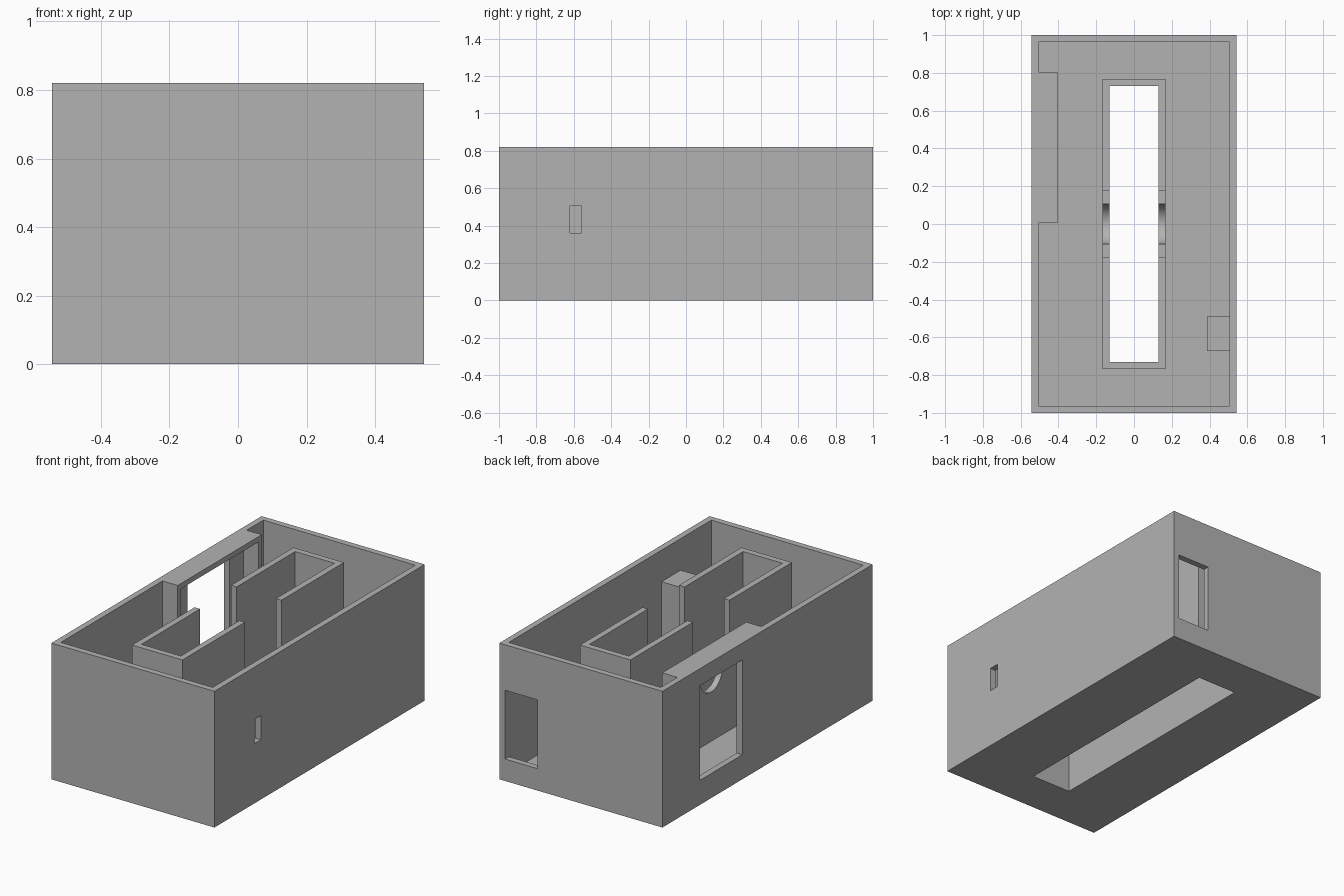
import bpy
import bmesh
from mathutils import Matrix, Vector

cube = bpy.data.objects.get("Cube")
if cube:
    bpy.data.objects.remove(cube, do_unlink=True)

X, Y, H = 0.543, 1.0, 0.82     # outer half sizes and height
T = 0.037                      # wall thickness
IX, IY = X - T, Y - T          # inner half sizes
SX, SY = 0.168, 0.768          # outer half sizes of the central slot wall
OVER = 0.1                     # how far cutters reach past a surface

grey = bpy.data.materials.new("plain grey")
grey.use_nodes = True
grey.diffuse_color = (0.45, 0.45, 0.45, 1)
grey.node_tree.nodes["Principled BSDF"].inputs["Base Color"].default_value = grey.diffuse_color


def finish(name, bm):
    mesh = bpy.data.meshes.new(name)
    bm.to_mesh(mesh)
    bm.free()
    mesh.materials.append(grey)
    obj = bpy.data.objects.new(name, mesh)
    bpy.context.collection.objects.link(obj)
    return obj


def box(name, x, y, z):
    """Box spanning the given (low, high) ranges."""
    bm = bmesh.new()
    bmesh.ops.create_cube(bm, size=1)
    lo, hi = (Vector(v) for v in zip(x, y, z))
    bmesh.ops.scale(bm, vec=hi - lo, verts=bm.verts)
    bmesh.ops.translate(bm, vec=(lo + hi) / 2, verts=bm.verts)
    return finish(name, bm)


def cylinder_x(name, radius, length, z):
    """Cylinder lying along x."""
    bm = bmesh.new()
    turn = Matrix.Translation((0, 0, z)) @ Matrix.Rotation(1.570796, 4, "Y")
    bmesh.ops.create_cone(bm, cap_ends=True, segments=64, radius1=radius,
                          radius2=radius, depth=length, matrix=turn)
    return finish(name, bm)


def cut(target, *cutters):
    """Subtract each cutter, apply the result and remove the cutter."""
    bpy.context.view_layer.objects.active = target
    for cutter in cutters:
        cutter.hide_render = True
        mod = target.modifiers.new("cut", "BOOLEAN")
        mod.operation, mod.solver, mod.object = "DIFFERENCE", "EXACT", cutter
        bpy.ops.object.modifier_apply(modifier=mod.name)
        bpy.data.objects.remove(cutter, do_unlink=True)


# Open-topped case with a floor slot, a side door and two windows
case = box("outer_case", (-X, X), (-Y, Y), (0, H))
cut(case,
    box("cavity", (-IX, IX), (-IY, IY), (T, H + OVER)),
    box("floor_slot", (T - SX, SX - T), (T - SY, SY - T), (-OVER, OVER)),
    box("side_door", (-X - OVER, -IX + T), (0.24, 0.64), (0.148, 0.718)),
    box("back_window", (0.29, IX - 0.001), (IY - T, Y + OVER), (0.132, 0.546)),
    box("side_window", (IX - T, X + OVER), (-0.62, -0.558), (0.36, 0.505)))

# Wall around the slot, with a wide notch and a round cradle below it
CRADLE_Z, CRADLE_R = 0.44, 0.106
slot_wall = box("slot_wall", (-SX, SX), (-SY, SY), (T, H))
cut(slot_wall,
    box("slot", (T - SX, SX - T), (T - SY, SY - T), (-OVER, H + OVER)),
    box("notch", (-SX - OVER, SX + OVER), (-0.174, 0.174), (CRADLE_Z, H + OVER)),
    cylinder_x("cradle", CRADLE_R, 2 * (SX + OVER), CRADLE_Z))


# Hooded recesses behind the door and the side window, open to the inside
def recess(name, wall_x, inner_x, y, top):
    side = 1 if wall_x > 0 else -1
    rim = 0.032
    obj = box(name, sorted((wall_x, inner_x)), y, (T, top))
    cut(obj, box("hollow", sorted((wall_x + side * OVER, inner_x - side * OVER)),
                 (y[0] + rim, y[1] - rim), (-OVER, top - rim)))
    return obj


recess("door_recess", -IX, -0.405, (0.005, 0.805), H)
recess("window_recess", IX, 0.387, (-0.672, -0.49), 0.63)

# Smooth the round cradle, keep every edge sharp
bpy.ops.object.select_all(action="DESELECT")
slot_wall.select_set(True)
bpy.context.view_layer.objects.active = slot_wall
bpy.ops.object.shade_smooth_by_angle(angle=0.5)
